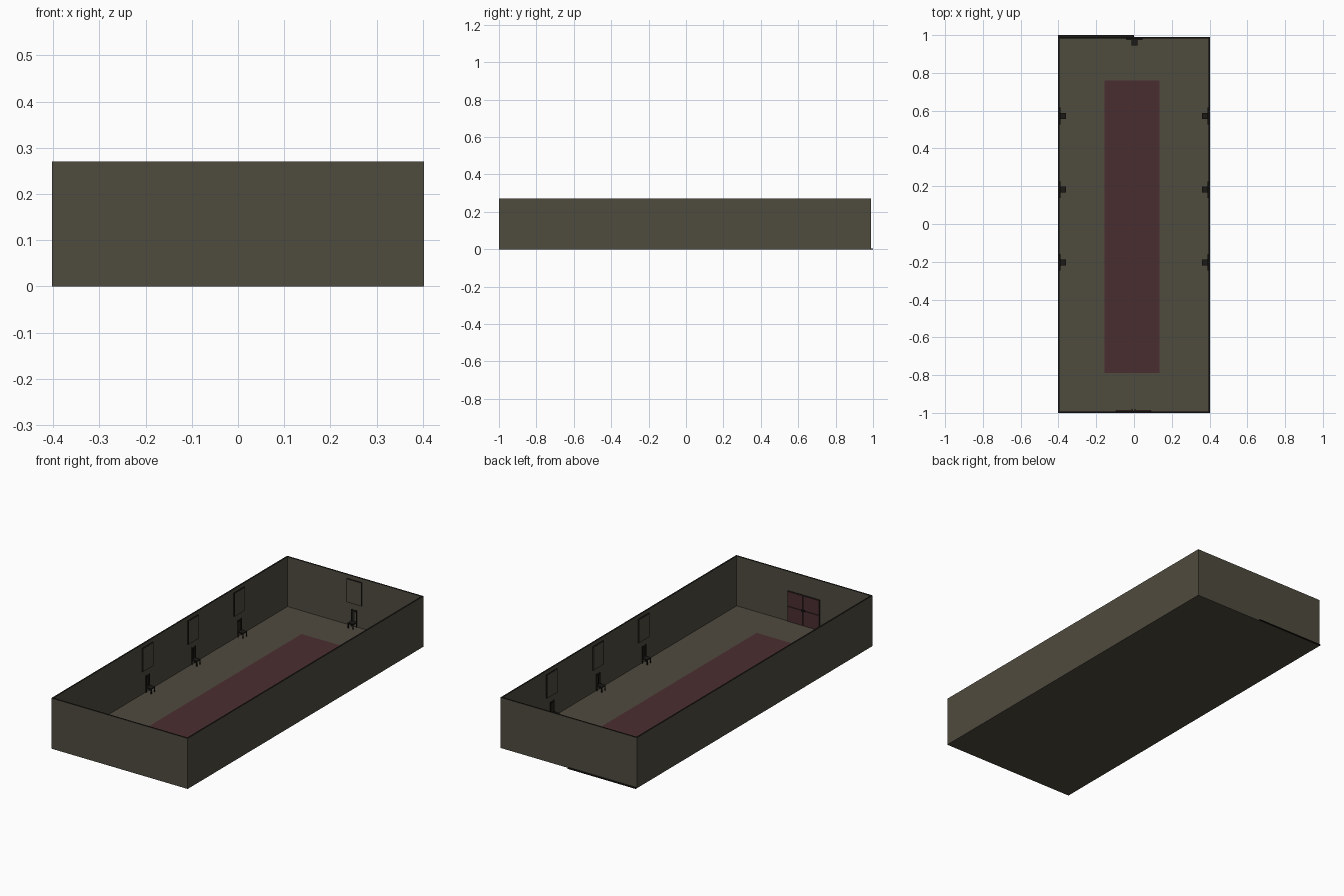
import bpy, bmesh, math
from mathutils import Matrix, Vector

if "Cube" in bpy.data.objects:
    bpy.data.objects.remove(bpy.data.objects["Cube"])


def material(name, rgb):
    m = bpy.data.materials.new(name)
    m.diffuse_color = (*rgb, 1)
    m.use_nodes = True
    m.node_tree.nodes["Principled BSDF"].inputs["Base Color"].default_value = m.diffuse_color
    return m


STONE = material("drab stone", (0.078, 0.070, 0.049))
RED = material("dark red", (0.068, 0.027, 0.030))
DARK = material("dark wood", (0.011, 0.010, 0.008))


def boxes(name, parts, mats, place=Matrix()):
    """One object from boxes (x0, x1, y0, y1, z0, z1, material index)."""
    bm = bmesh.new()
    for x0, x1, y0, y1, z0, z1, mi in parts:
        m = Matrix.Translation(((x0 + x1) / 2, (y0 + y1) / 2, (z0 + z1) / 2)) \
            @ Matrix.Diagonal((x1 - x0, y1 - y0, z1 - z0, 1))
        verts = bmesh.ops.create_cube(bm, size=1, matrix=m)["verts"]
        for f in {f for v in verts for f in v.link_faces}:
            f.material_index = mi
    bm.transform(place)
    me = bpy.data.meshes.new(name)
    bm.to_mesh(me)
    bm.free()
    for m in mats:
        me.materials.append(m)
    ob = bpy.data.objects.new(name, me)
    bpy.context.collection.objects.link(ob)
    return ob


# room shell
X, YF, YB, H, T = 0.403, -1.0, 0.99, 0.27, 0.008
boxes("floor", [(-X, X, YF, YB, 0, 0.004, 0)], [STONE])
walls = [
    boxes("left_wall", [(-X, -X + T, YF, YB, 0, H, 0)], [STONE, DARK]),
    boxes("right_wall", [(X - T, X, YF, YB, 0, H, 0)], [STONE, DARK]),
    boxes("front_wall", [(-X + T, X - T, YF, YF + T, 0, H, 0)], [STONE, DARK]),
    boxes("back_wall", [(-X + T, X - T, YB - T, YB, 0, H, 0)], [STONE, DARK]),
]
# dark rim along the top of the walls
for w in walls:
    for p in w.data.polygons:
        if p.normal.z > 0.9:
            p.material_index = 1
boxes("back_sill", [(-X, 0, YB, 1.0, 0, 0.004, 0)], [DARK])

# carpet
boxes("carpet", [(-0.156, 0.136, -0.79, 0.76, 0.004, 0.006, 0)], [RED])

# double door on the inside of the front wall
y0 = YF + T
boxes("door_frame", [(-0.097, 0.093, y0, y0 + 0.003, 0.004, 0.167, 0)], [DARK])
panels = []
for xa, xb in ((-0.095, -0.005), (0.001, 0.091)):
    for za, zb in ((0.006, 0.085), (0.089, 0.165)):
        panels.append((xa, xb, y0, y0 + 0.007, za, zb, 0))
boxes("door_panels", panels, [RED])
boxes("door_handles", [(x - 0.003, x + 0.003, y0, y0 + 0.012, 0.083, 0.091, 0)
                       for x in (-0.010, 0.006)], [DARK])

# chair, local frame: back against y = 0, facing -y
chair = [(-0.016, 0.016, -0.036, -0.003, 0.028, 0.033, 0)]
for x in (-0.016, 0.012):
    chair.append((x, x + 0.004, -0.036, -0.032, 0.004, 0.028, 0))
    chair.append((x, x + 0.004, -0.007, -0.003, 0.004, 0.095, 0))
chair.append((-0.003, 0.003, -0.006, -0.004, 0.033, 0.09, 0))
chair.append((-0.016, 0.016, -0.007, -0.003, 0.084, 0.092, 0))

# wall picture: thin dark frame round a plain panel
frame = [(-0.044, 0.044, -0.006, 0, 0.125, 0.25, 0),
         (-0.042, 0.042, -0.007, -0.005, 0.127, 0.248, 1)]

spots = [("back", 0.002, YB - T, 0)]
for y in (0.572, 0.182, -0.203):
    spots.append(("left", -X + T, y, math.pi / 2))
    spots.append(("right", X - T, y, -math.pi / 2))
for i, (side, x, y, a) in enumerate(spots):
    place = Matrix.Translation((x, y, 0)) @ Matrix.Rotation(a, 4, "Z")
    boxes(f"{side}_chair_{i}", chair, [DARK], place)
    boxes(f"{side}_picture_{i}", frame, [DARK, STONE], place)
